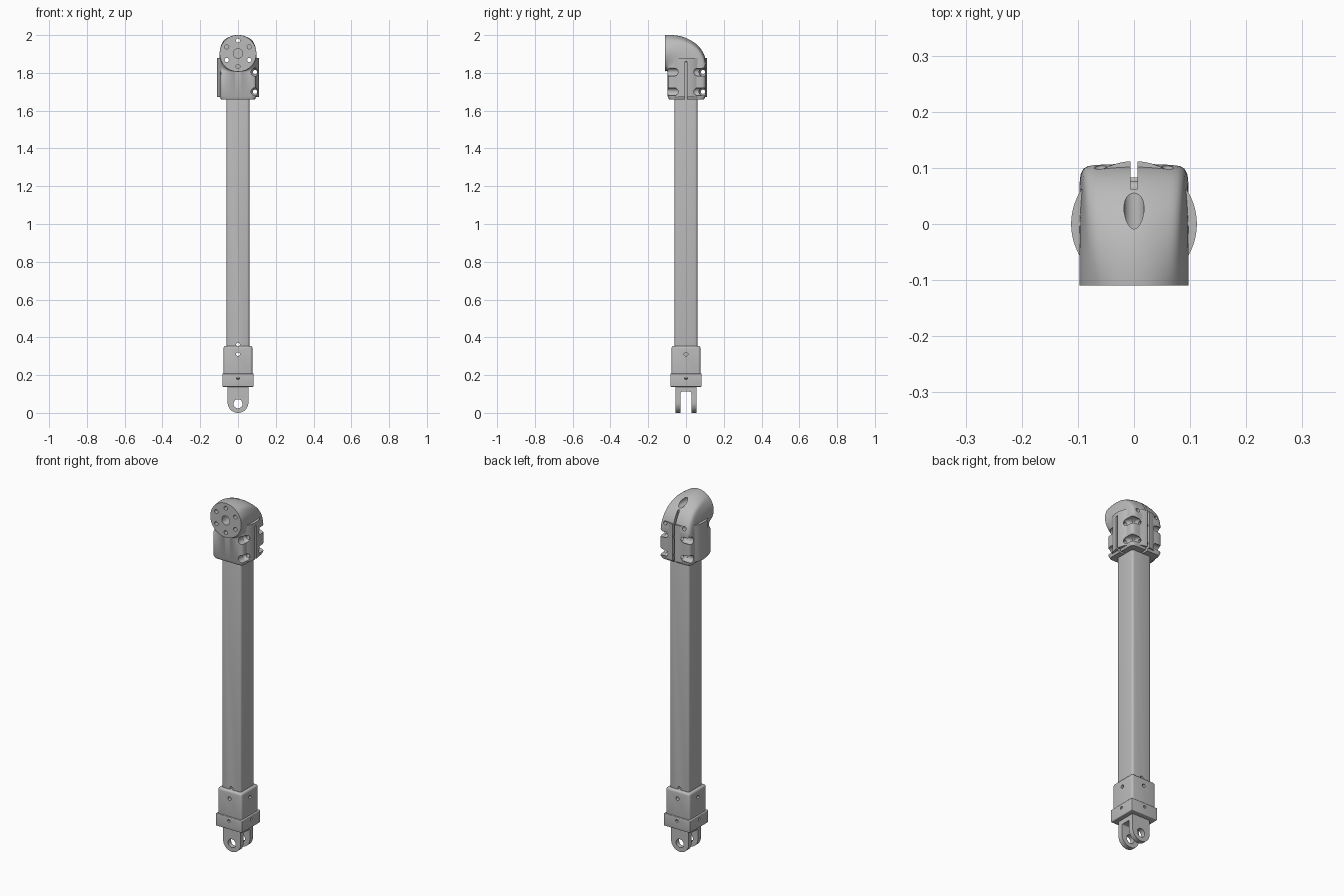
import bpy, bmesh
from math import sin, cos, pi, radians
from mathutils import Matrix, Vector

if "Cube" in bpy.data.objects:
    bpy.data.objects.remove(bpy.data.objects["Cube"], do_unlink=True)

grey = bpy.data.materials.new("plain_grey")
grey.use_nodes = True
GREY = (0.5, 0.5, 0.5, 1)
grey.diffuse_color = GREY
grey.node_tree.nodes["Principled BSDF"].inputs["Base Color"].default_value = GREY


def make(name, bm):
    bmesh.ops.recalc_face_normals(bm, faces=bm.faces)
    mesh = bpy.data.meshes.new(name)
    bm.to_mesh(mesh)
    bm.free()
    mesh.materials.append(grey)
    obj = bpy.data.objects.new(name, mesh)
    bpy.context.scene.collection.objects.link(obj)
    return obj


def box(name, lo, hi, bevel=0):
    lo, hi = Vector(lo), Vector(hi)
    bm = bmesh.new()
    bmesh.ops.create_cube(bm, size=1, matrix=Matrix.Translation((lo + hi) / 2)
                          @ Matrix.Diagonal((*(hi - lo), 1)))
    if bevel:
        bmesh.ops.bevel(bm, geom=bm.edges[:], offset=bevel, segments=4,
                        profile=0.5, affect='EDGES')
    return make(name, bm)


def rod(name, start, end, r, sides=32):
    start, end = Vector(start), Vector(end)
    d = end - start
    bm = bmesh.new()
    bmesh.ops.create_cone(bm, cap_ends=True, segments=sides, radius1=r, radius2=r,
                          depth=d.length, matrix=Matrix.Translation((start + end) / 2)
                          @ d.to_track_quat('Z', 'Y').to_matrix().to_4x4())
    return make(name, bm)


def ball(name, centre, r):
    bm = bmesh.new()
    bmesh.ops.create_uvsphere(bm, u_segments=24, v_segments=12, radius=r,
                              matrix=Matrix.Translation(centre))
    return make(name, bm)


def combine(obj, tools, op='DIFFERENCE'):
    bpy.context.view_layer.objects.active = obj
    for tool in tools:
        mod = obj.modifiers.new("cut", 'BOOLEAN')
        mod.operation, mod.solver, mod.object = op, 'EXACT', tool
        bpy.ops.object.modifier_apply(modifier=mod.name)
        bpy.data.objects.remove(tool, do_unlink=True)


def smooth(obj):
    bpy.ops.object.select_all(action='DESELECT')
    obj.select_set(True)
    bpy.context.view_layer.objects.active = obj
    bpy.ops.object.shade_smooth_by_angle(angle=radians(30))


# Elbow head: sections swing from a round flange to a rounded square
N, STEPS = 96, 20
PIVOT_Y, PIVOT_Z = -0.11, 1.806


def section(t, drop=0, shrink=1):
    th = t * pi / 2
    inner = 0.013 * t
    outer = (inner + 0.194 + 0.006 * t) * (1 + 0.15 * t * sin(pi * t))
    mid, half = (inner + outer) / 2, (outer - inner) / 2 * shrink
    ring = []
    for i in range(N):
        a = 2 * pi * i / N
        c, s = cos(a), sin(a)
        square = (abs(c) ** 11 + abs(s) ** 11) ** (-1 / 11)
        k = 1 + (square - 1) * t
        d = mid + half * s * k
        ring.append((0.097 * shrink * c * k, PIVOT_Y + d * sin(th),
                     PIVOT_Z + d * cos(th) - drop))
    return ring


bm = bmesh.new()
rings = [section(i / STEPS) for i in range(STEPS + 1)]
rings += [section(1, 0.13), section(1, 0.146, 0.93)]
rings = [[bm.verts.new(p) for p in ring] for ring in rings]
for a, b in zip(rings, rings[1:]):
    for i in range(N):
        j = (i + 1) % N
        bm.faces.new((a[i], a[j], b[j], b[i]))
bm.faces.new(rings[0])
bm.faces.new(rings[-1])
head = make("elbow_head", bm)

# Round bulges around the clamp, trimmed flat at the front
bulge = rod("clamp_bulge", (0, 0, 1.672), (0, 0, 1.88), 0.112, 96)
combine(bulge, [box("trim", (-0.2, -0.2, 1.6), (0.2, -0.09, 2))])
combine(head, [bulge], 'UNION')

# Clamp slits at the back and one side
cuts = [box("back_slit", (-0.006, 0.062, 1.6), (0.006, 0.2, 1.96)),
        box("side_slit", (0.062, -0.006, 1.6), (0.2, 0.006, 1.86))]

# Clamp bolts across both slits, with round-ended pockets
for z in (1.70, 1.804):
    for swap in (False, True):
        def at(v):
            return (v, 0.09, z) if swap else (0.09, v, z)
        cuts.append(rod("bolt_hole", at(-0.2), at(0.2), 0.011, 24))
        for side in (-1, 1):
            cuts.append(rod("pocket", at(side * 0.057), at(side * 0.2), 0.021))
            cuts.append(ball("pocket_end", at(side * 0.0571), 0.0208))

# Flange holes: centre bore and a ring of six
cuts.append(rod("bore", (0, -0.2, 1.903), (0, -0.05, 1.903), 0.025))
for i in range(6):
    a = pi / 6 + i * pi / 3
    x, z = 0.069 * cos(a), 1.903 + 0.069 * sin(a)
    through = i in (1, 3, 5)
    cuts.append(rod("flange_hole", (x, -0.2, z),
                    (x, 0.2 if through else -0.06, z), 0.011, 24))
cuts.append(rod("top_counterbore", (0, -0.07, 1.97), (0, 0.2, 1.97), 0.018))
combine(head, cuts)
smooth(head)

# Square tube with a cross hole above the collar
tube = box("tube", (-0.06, -0.06, 0.2), (0.06, 0.06, 1.78), 0.012)
combine(tube, [rod("hole", (0, -0.2, z), (0, 0.2, z), 0.01, 24) for z in (0.31, 0.362)])
smooth(tube)

# Collar and its wider band
collar = box("collar", (-0.076, -0.076, 0.18), (0.076, 0.076, 0.355), 0.012)
combine(collar, [rod("hole", (0, -0.2, 0.31), (0, 0.2, 0.31), 0.01, 24)]
        + [rod("hole", (s * 0.065, 0, 0.31), (s * 0.2, 0, 0.31), 0.01, 24) for s in (-1, 1)])
smooth(collar)

band = box("collar_band", (-0.083, -0.083, 0.138), (0.083, 0.083, 0.208), 0.004)
for s in (-1, 1):
    combine(band, [rod("hole", (s * 0.06, 0, 0.185), (s * 0.2, 0, 0.185), 0.008, 24),
                   rod("hole", (0, s * 0.06, 0.185), (0, s * 0.2, 0.185), 0.008, 24)])
smooth(band)

# Clevis fork: rounded tongue profile split by a slot and drilled for a pin
bm = bmesh.new()
R = 0.055
profile = [(R, 0.16), (-R, 0.16)]
profile += [(-R * cos(pi * i / 32), R - R * sin(pi * i / 32)) for i in range(33)]
face = bm.faces.new([bm.verts.new((x, -R, z)) for x, z in profile])
ext = bmesh.ops.extrude_face_region(bm, geom=[face])
bmesh.ops.translate(bm, vec=(0, 2 * R, 0),
                    verts=[v for v in ext["geom"] if isinstance(v, bmesh.types.BMVert)])
fork = make("clevis_fork", bm)
combine(fork, [box("slot", (-0.2, -0.028, -0.1), (0.2, 0.028, 0.112), 0.006),
               rod("pin_hole", (0, -0.2, 0.048), (0, 0.2, 0.048), 0.024)])
smooth(fork)
